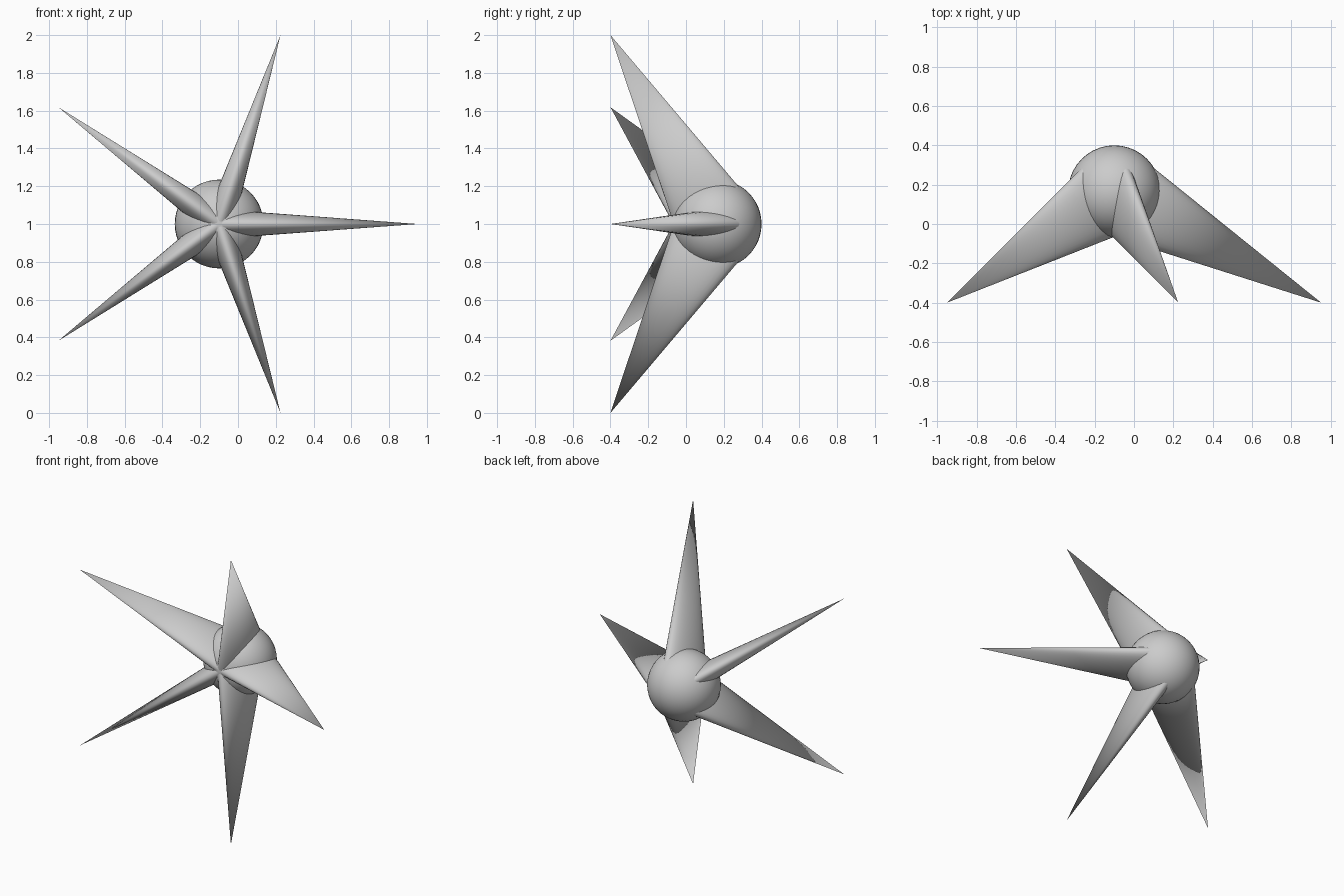
import bpy, bmesh, math
from mathutils import Matrix, Vector

if "Cube" in bpy.data.objects:
    bpy.data.objects.remove(bpy.data.objects["Cube"])

R = 1.0515                          # tip distance from the star axis
CENTRE = Vector((-0.10, 0.165, 1.0))
TIP_Y = -0.40
BALL_R = 0.235


def make_object(name, bm):
    mesh = bpy.data.meshes.new(name)
    bmesh.ops.recalc_face_normals(bm, faces=bm.faces)
    bm.to_mesh(mesh)
    bm.free()
    obj = bpy.data.objects.new(name, mesh)
    bpy.context.collection.objects.link(obj)
    bpy.ops.object.select_all(action='DESELECT')
    obj.select_set(True)
    bpy.context.view_layer.objects.active = obj
    bpy.ops.object.shade_smooth_by_angle(angle=math.radians(35))
    return obj


# Central ball
bm = bmesh.new()
bmesh.ops.create_uvsphere(bm, u_segments=40, v_segments=24, radius=BALL_R)
bmesh.ops.translate(bm, verts=bm.verts, vec=CENTRE)
make_object("centre_ball", bm)

# Five flattened conical spikes, leaning forward from the ball centre
for i in range(5):
    a = math.radians(72 * i)
    axis = Vector((R * math.cos(a), TIP_Y - CENTRE.y, R * math.sin(a)))
    length = axis.length
    axis.normalize()
    thin = Vector((-math.sin(a), 0, math.cos(a)))    # narrow direction
    wide = axis.cross(thin)                          # broad direction
    rot = Matrix((thin, wide, axis)).transposed().to_4x4()
    bm = bmesh.new()
    bmesh.ops.create_cone(bm, cap_ends=True, segments=32, radius1=1, radius2=0,
                          depth=length,
                          matrix=Matrix.Translation((0, 0, length / 2)))
    bmesh.ops.remove_doubles(bm, verts=bm.verts, dist=1e-5)
    bmesh.ops.scale(bm, verts=bm.verts, vec=(0.078, 0.223, 1))
    bmesh.ops.transform(bm, verts=bm.verts, matrix=Matrix.Translation(CENTRE) @ rot)
    make_object(f"spike_{i + 1}", bm)
